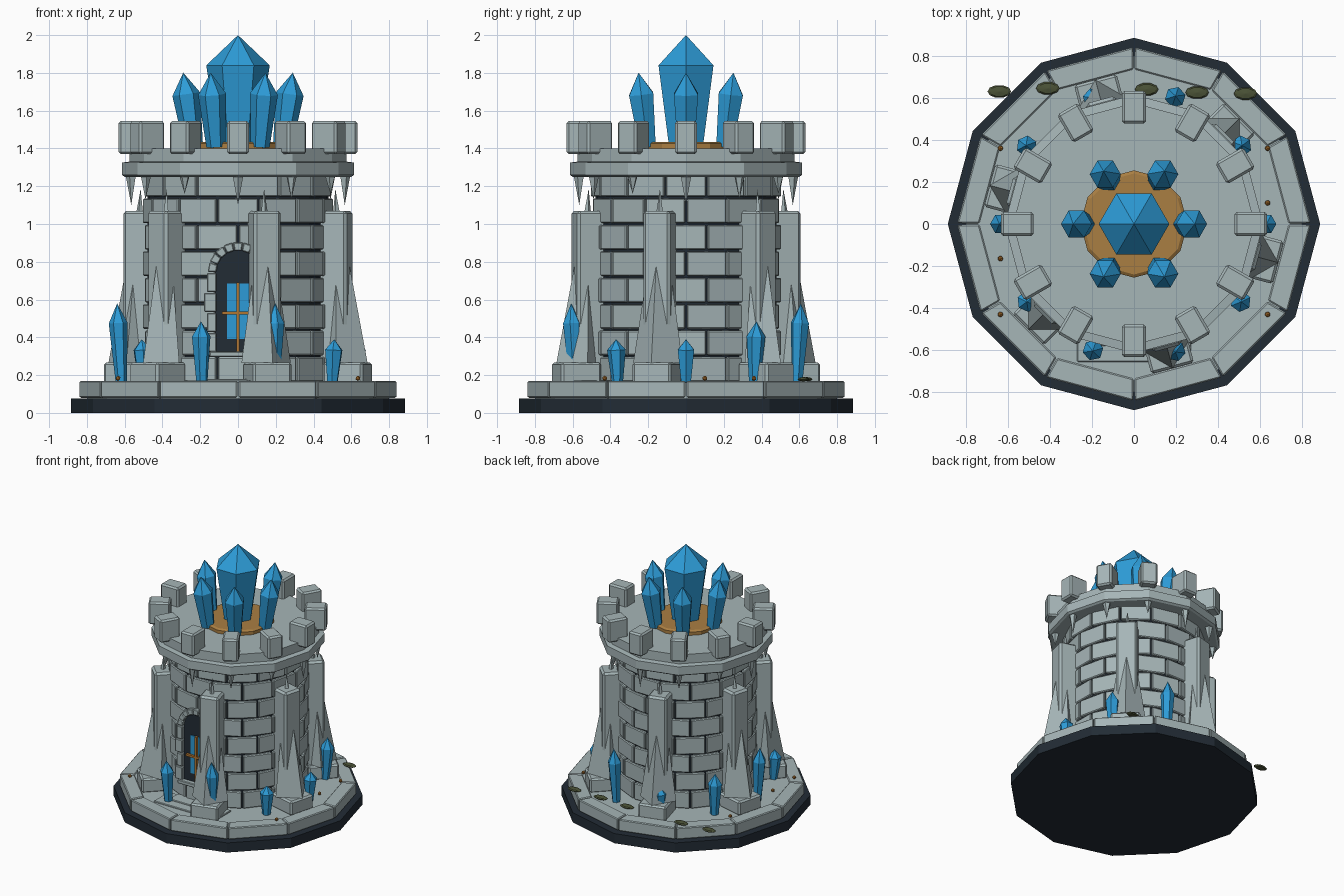
import bpy, bmesh
from math import sin, cos, pi, radians
from mathutils import Matrix, Vector

if "Cube" in bpy.data.objects:
    bpy.data.objects.remove(bpy.data.objects["Cube"])


def material(name, *rgb):
    m = bpy.data.materials.new(name)
    m.use_nodes = True
    m.diffuse_color = (*rgb, 1)
    m.node_tree.nodes["Principled BSDF"].inputs["Base Color"].default_value = (*rgb, 1)
    return m


STONE = material("pale_stone", .38, .465, .475)
DARK = material("dark_slate", .016, .025, .036)
BLUE = material("blue_crystal", .026, .33, .68)
GOLD = material("bronze", .40, .21, .055)
AMBER = material("amber", .45, .18, .03)
GREEN = material("moss", .07, .085, .038)


def build(name, bm, mat, bevel=0):
    bmesh.ops.recalc_face_normals(bm, faces=bm.faces[:])
    mesh = bpy.data.meshes.new(name)
    bm.to_mesh(mesh)
    bm.free()
    mesh.materials.append(mat)
    obj = bpy.data.objects.new(name, mesh)
    bpy.context.scene.collection.objects.link(obj)
    if bevel:
        mod = obj.modifiers.new("edge_bevel", "BEVEL")
        mod.width = bevel
        mod.segments = 1
    return obj


def turned(bm, rings, sides, matrix=Matrix()):
    """Stack of (radius, height) rings; a zero radius closes to a point."""
    loops = []
    for r, z in rings:
        n = sides if r else 1
        loops.append([bm.verts.new(matrix @ Vector((r * cos(2 * pi * i / sides), r * sin(2 * pi * i / sides), z)))
                      for i in range(n)])
    for a, b in zip(loops, loops[1:]):
        for i in range(sides):
            j = (i + 1) % sides
            if len(b) == 1:
                bm.faces.new((a[i], a[j], b[0]))
            elif len(a) == 1:
                bm.faces.new((a[0], b[j], b[i]))
            else:
                bm.faces.new((a[i], a[j], b[j], b[i]))
    for loop in (loops[0], loops[-1]):
        if len(loop) > 2:
            bm.faces.new(loop)


def box(bm, lo, hi, matrix=Matrix()):
    lo, hi = Vector(lo), Vector(hi)
    size = Matrix.Diagonal((*(hi - lo), 1))
    bmesh.ops.create_cube(bm, size=1, matrix=matrix @ Matrix.Translation((lo + hi) / 2) @ size)


def prism(bm, outline, offset):
    """Extrude a closed outline of points along an offset vector."""
    a = [bm.verts.new(p) for p in outline]
    b = [bm.verts.new(Vector(p) + Vector(offset)) for p in outline]
    bm.faces.new(a)
    bm.faces.new(b)
    for i in range(len(a)):
        j = (i + 1) % len(a)
        bm.faces.new((a[i], a[j], b[j], b[i]))


def turn(deg):
    return Matrix.Rotation(radians(deg), 4, "Z")


def polar(r, a, z):
    return (r * cos(a), r * sin(a), z)


def disc(name, rings, sides, mat):
    bm = bmesh.new()
    turned(bm, rings, sides)
    return build(name, bm, mat)


# Plinth, floor and tower core
disc("plinth", [(.885, 0), (.885, .075)], 12, DARK)
disc("floor", [(.80, .075), (.80, .162)], 12, STONE)
disc("wall_core", [(.48, .15), (.48, 1.28)], 28, DARK)
disc("cornice", [(.60, 1.25), (.615, 1.26), (.615, 1.325), (.575, 1.33), (.575, 1.4)], 12, STONE)
disc("crystal_dish", [(.255, 1.39), (.255, 1.425), (.24, 1.435)], 12, GOLD)

# Ring of kerb stones round the floor
bm = bmesh.new()
for k in range(12):
    a, b = radians(30 * k + .25), radians(30 * k + 29.75)
    prism(bm, [polar(.735, a, .08), polar(.84, a, .08), polar(.84, b, .08), polar(.735, b, .08)], (0, 0, .09))
build("kerb_stones", bm, STONE, .006)

# Staggered wall bricks, trimmed round the doorway
bm = bmesh.new()
step, door_half = 360 / 14, 14
for row in range(8):
    z0 = .16 + .14 * row
    z1 = min(z0 + .14, 1.27)
    for k in range(14):
        a = (k + .5 * (row % 2)) * step + .6
        b = a + step - 1.2
        if 1 <= row <= 4:
            if a < 270 + door_half < b:
                a = max(a, 270 + door_half) if a > 270 - door_half else a
            if a >= 270 - door_half and b <= 270 + door_half:
                continue
            if a < 270 - door_half < b:
                b = 270 - door_half
        p, q = radians(a), radians(b)
        prism(bm, [polar(.45, p, z0 + .005), polar(.505, p, z0 + .005),
                   polar(.505, q, z0 + .005), polar(.45, q, z0 + .005)], (0, 0, z1 - z0 - .01))
build("wall_bricks", bm, STONE, .006)

# Battlements
bm = bmesh.new()
for k in range(12):
    box(bm, (.478, -.058, 1.37), (.632, .058, 1.545), turn(30 * k))
build("battlements", bm, STONE, .012)

# Hanging spikes beneath the cornice
bm = bmesh.new()
for k in range(12):
    tip = 1.1 + .03 * (k % 3)
    turned(bm, [(.03, 1.26), (0, tip)], 5, turn(30 * k) @ Matrix.Translation((.565, 0, 0)))
build("hanging_spikes", bm, STONE)

# Buttresses: footing, pillar and a tall leaning fin
feet, pillars, fins = bmesh.new(), bmesh.new(), bmesh.new()
for k in range(6):
    m = turn(45 + 60 * k)
    box(feet, (.49, -.105, .155), (.71, .105, .267), m)
    box(pillars, (.45, -.074, .25), (.612, .074, 1.07), m)
    lean = Matrix.Shear("XY", 4, (-.045, 0))
    turned(fins, [(.135, 0), (0, .92)], 4, m @ Matrix.Translation((.575, 0, .265)) @ lean)
build("buttress_feet", feet, STONE, .012)
build("buttress_pillars", pillars, STONE, .015)
build("buttress_fins", fins, STONE)

# Doorway panel
spring, radius = .745, .118
bm = bmesh.new()
arc = [(radius * cos(pi * i / 12), -.48, spring + radius * sin(pi * i / 12)) for i in range(13)]
prism(bm, [(radius, -.48, .31)] + arc + [(-radius, -.48, .31)], (0, -.02, 0))
build("door_recess", bm, DARK)

# Door surround: jamb stones, arch stones and sill
bm = bmesh.new()
for k in range(4):
    for side in (-1, 1):
        x0, x1 = sorted((side * .115, side * (.18 if k % 2 == 0 else .165)))
        z = .32 + .106 * k
        box(bm, (x0, -.525, z + .003), (x1, -.44, z + .103))
for k in range(9):
    a, b = pi * k / 9 + .01, pi * (k + 1) / 9 - .01
    prism(bm, [(r * cos(t), -.525, spring + r * sin(t)) for r, t in
               ((.115, a), (.16, a), (.16, b), (.115, b))], (0, .085, 0))
box(bm, (-.15, -.535, .295), (.15, -.45, .325))
build("door_surround", bm, STONE, .005)

# Window in the door with bronze bars
bm = bmesh.new()
box(bm, (-.057, -.507, .39), (.057, -.499, .685))
build("door_window", bm, BLUE)
bm = bmesh.new()
box(bm, (-.009, -.525, .325), (.009, -.505, .69))
box(bm, (-.085, -.525, .522), (.085, -.505, .538))
build("door_bars", bm, AMBER)

# Low doorstep
bm = bmesh.new()
box(bm, (-.27, -.655, .15), (.27, -.47, .172))
box(bm, (-.19, -.58, .16), (.19, -.47, .18))
build("doorstep", bm, STONE, .004)


def crystal(bm, matrix, foot, girth, shoulder, tip):
    turned(bm, [(foot, 0), (girth, shoulder), (0, tip)], 6, matrix)


# Crown of crystals on the roof
bm = bmesh.new()
crystal(bm, Matrix.Translation((0, 0, 1.42)), .105, .168, .42, .58)
build("great_crystal", bm, BLUE)
bm = bmesh.new()
for k in range(6):
    m = turn(60 * k) @ Matrix.Translation((.235, 0, 1.41)) @ Matrix.Rotation(radians(8), 4, "Y")
    crystal(bm, m, .05, .074, .28, .395)
build("crown_crystals", bm, BLUE)

# Crystals growing from the floor
bm = bmesh.new()
for k in range(10):
    h = .225 + .095 * (k % 3)
    m = turn(36 * k) @ Matrix.Translation((.618, 0, .165)) @ Matrix.Rotation(radians(3), 4, "Y")
    crystal(bm, m, .03, .05, h * .75, h)
build("floor_crystals", bm, BLUE)

# Moss pads along the back
bm = bmesh.new()
for x, y in ((-.64, .63), (-.41, .645), (.06, .64), (.30, .625), (.53, .62)):
    turned(bm, [(0, -.012), (.8, -.007), (1, 0), (.8, .007), (0, .012)], 10,
           Matrix.Translation((x, y, .178)) @ Matrix.Diagonal((.056, .031, 1, 1)))
build("moss_pads", bm, GREEN)

# Small amber beads on the floor
bm = bmesh.new()
for x, y in ((.635, .36), (.635, .1), (.635, -.43), (-.635, .36), (-.635, -.165), (-.635, -.43)):
    bmesh.ops.create_icosphere(bm, subdivisions=1, radius=.014, matrix=Matrix.Translation((x, y, .183)))
build("amber_beads", bm, AMBER)
